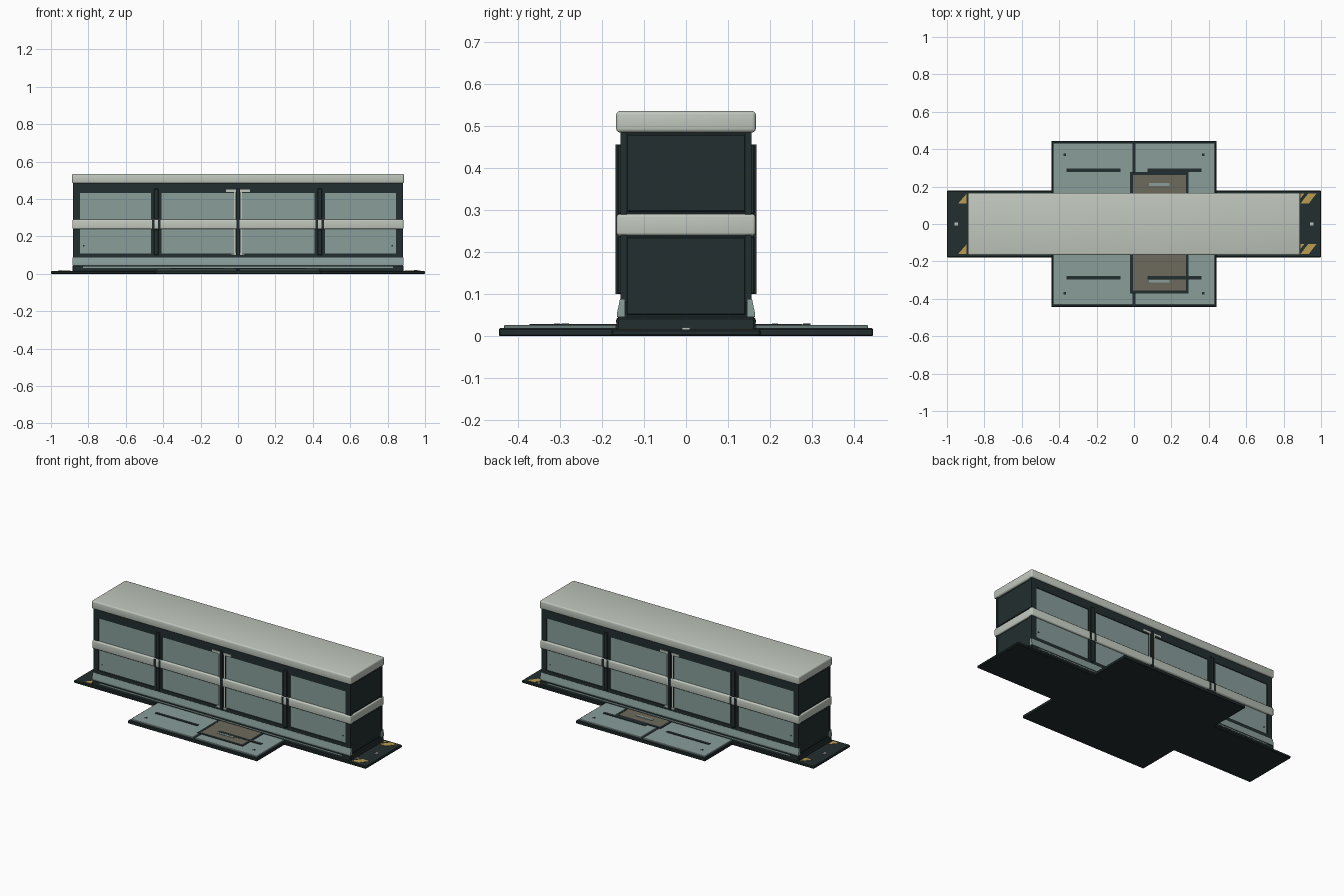
import bpy
import bmesh
import math
from mathutils import Vector

default_cube = bpy.data.objects.get("Cube")
if default_cube:
    bpy.data.objects.remove(default_cube, do_unlink=True)


def linear(channel):
    """Convert a display channel (0-255) to a linear value."""
    c = channel / 255
    return c / 12.92 if c <= 0.04 else ((c + 0.055) / 1.055) ** 2.4


def make_material(name, *rgb):
    colour = tuple(linear(c) for c in rgb) + (1.0,)
    material = bpy.data.materials.new(name)
    material.use_nodes = True
    material.diffuse_color = colour
    shader = material.node_tree.nodes["Principled BSDF"]
    shader.inputs["Base Color"].default_value = colour
    shader.inputs["Roughness"].default_value = 0.7
    return material


DARK = make_material("dark slate", 35, 46, 47)
TEAL = make_material("grey teal", 136, 157, 154)
PALE = make_material("pale stone", 192, 199, 189)
BROWN = make_material("brown grating", 109, 106, 93)
YELLOW = make_material("hazard yellow", 186, 156, 80)


def finish(name, mesh_data, material, smooth=False):
    mesh = bpy.data.meshes.new(name)
    bmesh.ops.recalc_face_normals(mesh_data, faces=mesh_data.faces)
    mesh_data.to_mesh(mesh)
    mesh_data.free()
    mesh.materials.append(material)
    obj = bpy.data.objects.new(name, mesh)
    bpy.context.collection.objects.link(obj)
    if smooth:
        bpy.ops.object.select_all(action="DESELECT")
        obj.select_set(True)
        bpy.context.view_layer.objects.active = obj
        bpy.ops.object.shade_smooth_by_angle(angle=math.radians(35))
    return obj


def box(name, material, x, y, z, bevel=0.0, segments=1):
    """Box spanning the given (low, high) pairs, with optional rounded edges."""
    bm = bmesh.new()
    bmesh.ops.create_cube(bm, size=1)
    for vert in bm.verts:
        unit = vert.co.copy()
        vert.co = Vector([low + (high - low) * (u + 0.5)
                          for u, (low, high) in zip(unit, (x, y, z))])
    if bevel:
        bmesh.ops.bevel(bm, geom=bm.edges[:], offset=bevel, segments=segments,
                        profile=0.5, affect="EDGES")
    return finish(name, bm, material, smooth=segments > 1)


def around(centre, width):
    return (centre - width / 2, centre + width / 2)


def both(half):
    return (-half, half)


def out(side, inner, outer):
    """Depth range on the front (side -1) or the back (side 1)."""
    return tuple(sorted((side * inner, side * outer)))


def prism(name, material, points, thickness):
    """Extrude a closed outline along one vector."""
    bm = bmesh.new()
    face = bm.faces.new([bm.verts.new(p) for p in points])
    extruded = bmesh.ops.extrude_face_region(bm, geom=[face])["geom"]
    moved = [g for g in extruded if isinstance(g, bmesh.types.BMVert)]
    bmesh.ops.translate(bm, verts=moved, vec=thickness)
    return finish(name, bm, material)


LENGTH = 0.885      # half length of the cabinet
DEPTH = 0.165       # half depth of the cabinet
FACE = 0.156        # front plane of the door frames

# Ground plate, plinth, core, belt and roof
box("ground_plate", DARK, both(1.0), both(0.178), (0, 0.016), 0.004)
box("plinth", DARK, both(LENGTH), both(DEPTH), (0.01, 0.045), 0.004)
box("cabinet_core", DARK, both(0.875), both(0.146), (0.04, 0.49))
box("belt", PALE, both(LENGTH), both(DEPTH), (0.239, 0.29), 0.007, 3)
box("roof", PALE, both(0.888), both(0.166), (0.484, 0.535), 0.009, 3)

# Cabinet ends: raised panels, corner posts, warning stripes and bolts
for end, word in ((-1, "right"), (1, "left")):
    for level, span in (("lower", (0.05, 0.236)), ("upper", (0.295, 0.48))):
        box(f"{word}_end_{level}_panel", DARK, out(end, 0.87, 0.88),
            both(0.142), span, 0.003)
    box(f"{word}_end_bolt", PALE, around(end * 0.95, 0.018), both(0.009),
        (0.015, 0.02))
    for row, base in (("back", 0.11), ("front", -0.16)):
        top = base + 0.052
        if end > 0:
            shapes = [[(0.89, base), (0.935, base), (0.975, top), (0.93, top)],
                      [(0.89, top - 0.025), (0.91, top), (0.89, top)]]
        else:
            shapes = [[(-0.94, base), (-0.895, base), (-0.895, top)]]
        for outline in shapes:
            prism(f"{word}_{row}_warning_stripe", YELLOW,
                  [(x, y, 0.0155) for x, y in outline], (0, 0, 0.002))

# Both long sides
for side, word in ((-1, "front"), (1, "back")):
    # Door frame rails and stiles
    frame = out(side, 0.14, FACE)
    box(f"{word}_top_rail", DARK, both(0.88), frame, (0.432, 0.486))
    box(f"{word}_bottom_rail", DARK, both(0.88), frame, (0.08, 0.11))
    for centre, width in ((0.863, 0.036), (0.437, 0.054), (0, 0.044)):
        for x in {centre, -centre}:
            box(f"{word}_stile", DARK, around(x, width), frame, (0.08, 0.486))

    # Door panels sit slightly behind the frame
    for mirror in (-1, 1):
        for inner, outer in ((0.022, 0.41), (0.464, 0.845)):
            box(f"{word}_door_panel", TEAL, out(mirror, inner, outer),
                out(side, 0.14, 0.151), (0.11, 0.432))
        box(f"{word}_door_bolt", DARK, around(mirror * 0.825, 0.008),
            out(side, 0.15, 0.153), around(0.15, 0.008))

        # Hinge posts with belt clips
        post = mirror * 0.437
        for level, span in (("lower", (0.1, 0.238)), ("upper", (0.29, 0.455))):
            box(f"{word}_{level}_hinge_post", DARK, around(post, 0.026),
                out(side, 0.15, 0.163), span, 0.003)
        for shift in (-1, 1):
            box(f"{word}_belt_clip", DARK, around(post + shift * 0.016, 0.014),
                out(side, 0.15, 0.167), (0.242, 0.287))

        # Pale latch rods beside the middle seam
        box(f"{word}_latch_rod", PALE, around(mirror * 0.018, 0.007),
            out(side, 0.15, 0.159), (0.1, 0.445))
        box(f"{word}_latch_top", PALE, out(mirror, 0.012, 0.064),
            out(side, 0.15, 0.161), (0.438, 0.45))
        box(f"{word}_latch_foot", PALE, out(mirror, 0.012, 0.034),
            out(side, 0.15, 0.161), (0.104, 0.112))
    box(f"{word}_middle_seam", DARK, around(0, 0.016), out(side, 0.15, 0.167),
        (0.1, 0.455))

    # Sloped skirt and plinth strip
    profile = [(0.145, 0.045), (0.164, 0.045), (0.164, 0.054),
               (0.157, 0.088), (0.145, 0.088)]
    prism(f"{word}_skirt", TEAL, [(-LENGTH, side * y, z) for y, z in profile],
          (2 * LENGTH, 0, 0))
    box(f"{word}_plinth_strip", TEAL, both(0.83), out(side, 0.16, 0.1665),
        (0.032, 0.038))

    # Platform frame with two deck panels
    box(f"{word}_platform", DARK, both(0.442), out(side, 0.15, 0.445),
        (0, 0.019), 0.003)
    for mirror in (-1, 1):
        box(f"{word}_deck_panel", TEAL, out(mirror, 0.007, 0.432),
            out(side, DEPTH, 0.433), (0.015, 0.026), 0.002)
        box(f"{word}_deck_slot", DARK, around(mirror * 0.217, 0.29),
            out(side, 0.278, 0.296), (0.025, 0.0295))
        box(f"{word}_deck_bolt", DARK, around(mirror * 0.37, 0.012),
            out(side, 0.364, 0.376), (0.025, 0.027))

    # Sliding hatch with a dark border and a pale pull
    reach = 0.372 if side < 0 else 0.277
    box(f"{word}_hatch", BROWN, (-0.006, 0.279), out(side, DEPTH, reach - 0.01),
        (0.024, 0.028))
    for x in (-0.013, 0.285):
        box(f"{word}_hatch_side", DARK, around(x, 0.015),
            out(side, DEPTH, reach), (0.024, 0.029))
    box(f"{word}_hatch_lip", DARK, (-0.02, 0.292),
        out(side, reach - 0.016, reach), (0.024, 0.029))
    box(f"{word}_hatch_pull", TEAL, around(0.135, 0.11),
        out(side, reach - 0.073, reach - 0.058), (0.026, 0.03))
